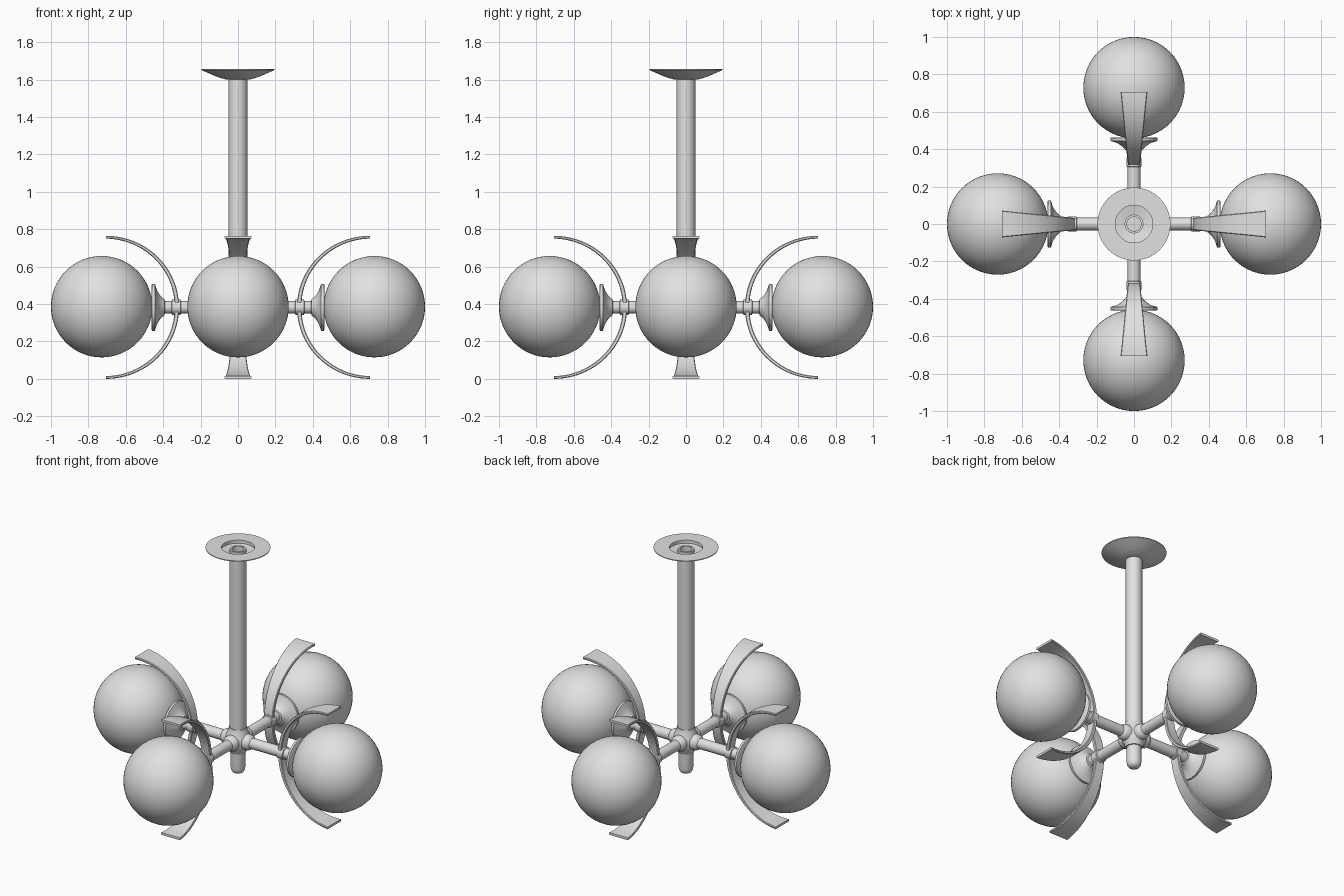
import bpy, bmesh, math
from mathutils import Matrix, Vector

if "Cube" in bpy.data.objects:
    bpy.data.objects.remove(bpy.data.objects["Cube"])

grey = bpy.data.materials.new("plain_grey")
grey.diffuse_color = (0.75, 0.75, 0.75, 1)
grey.use_nodes = True
grey.node_tree.nodes["Principled BSDF"].inputs["Base Color"].default_value = grey.diffuse_color

ZC = 0.3825                      # height of the arms and globes


def finish(bm, name, angle=35):
    bmesh.ops.remove_doubles(bm, verts=bm.verts, dist=1e-5)
    bmesh.ops.recalc_face_normals(bm, faces=bm.faces)
    me = bpy.data.meshes.new(name)
    bm.to_mesh(me)
    bm.free()
    me.polygons.foreach_set("use_smooth", [True] * len(me.polygons))
    me.set_sharp_from_angle(angle=math.radians(angle))
    me.materials.append(grey)
    ob = bpy.data.objects.new(name, me)
    bpy.context.collection.objects.link(ob)
    return ob


def skin(bm, rings, wrap_rings):
    """Join closed rings of points with quads, either as a tube or a torus."""
    vs = [[bm.verts.new(p) for p in r] for r in rings]
    n, m = len(vs), len(vs[0])
    for i in range(n if wrap_rings else n - 1):
        for j in range(m):
            a, b = vs[i], vs[(i + 1) % n]
            k = (j + 1) % m
            bm.faces.new((a[j], a[k], b[k], b[j]))
    if not wrap_rings:
        bm.faces.new(vs[0])
        bm.faces.new(vs[-1])


def lathe(name, profile, mat=Matrix(), closed=False, seg=40):
    """Turn (radius, height) points around z; closed gives a hollow ring."""
    bm = bmesh.new()
    rings = [[mat @ Vector((r * math.cos(2 * math.pi * j / seg),
                            r * math.sin(2 * math.pi * j / seg), h))
              for j in range(seg)] for r, h in profile]
    skin(bm, rings, closed)
    return finish(bm, name)


# Ceiling canopy: shallow dish with a recessed centre
lathe("canopy", [(0.045, 1.60), (0.07, 1.602), (0.11, 1.614), (0.15, 1.631),
                 (0.195, 1.651), (0.195, 1.656), (0.10, 1.656),
                 (0.10, 1.635), (0.045, 1.625)], closed=True, seg=56)

# Hollow hanging tube
lathe("stem_tube", [(0.05, 0.44), (0.05, 1.645), (0.038, 1.645), (0.038, 0.44)],
      closed=True)

# Central hub: rounded body with stem socket
lathe("hub", [(0.02, ZC - 0.085), (0.05, ZC - 0.08), (0.058, ZC - 0.06),
              (0.072, ZC - 0.035), (0.078, ZC), (0.072, ZC + 0.035),
              (0.058, ZC + 0.06), (0.055, ZC + 0.085), (0.03, ZC + 0.085)])

# Bottom finial with rounded end
lathe("finial", [(0.044, ZC - 0.05), (0.044, 0.20), (0.041, 0.183),
                 (0.033, 0.17), (0.018, 0.162), (0.004, 0.16)])


def strap(name, mat):
    """C-shaped band around the globe, widening to its tips."""
    bm = bmesh.new()
    rings, n = [], 48
    for i in range(n + 1):
        s = -1 + 2 * i / n
        t = s * math.pi / 2
        w = 0.032 + 0.04 * abs(s) ** 1.7          # half width
        th = 0.024 - 0.009 * abs(s)               # thickness
        c = 0.004                                 # chamfer
        section = [(-w, c), (-w + c, 0), (w - c, 0), (w, c),
                   (w, th - c), (w - c, th), (-w + c, th), (-w, th - c)]
        rings.append([mat @ Vector((0.706 - (0.391 - d) * math.cos(t), y,
                                    ZC + (0.3825 - d) * math.sin(t)))
                      for y, d in section])
    skin(bm, rings, False)
    finish(bm, name)


# Four identical lamps
for k, side in enumerate(("right", "back", "left", "front")):
    turn = Matrix.Rotation(k * math.pi / 2, 4, 'Z')
    along = turn @ Matrix.Translation((0, 0, ZC)) @ Matrix.Rotation(math.pi / 2, 4, 'Y')

    # Arm with a flared socket at the hub and a collar at the strap
    lathe(side + "_arm", [(0.05, 0.03), (0.05, 0.075), (0.045, 0.095), (0.034, 0.105),
                          (0.034, 0.305), (0.041, 0.308), (0.041, 0.352),
                          (0.034, 0.355), (0.034, 0.42)], along, seg=28)

    # Flared cup that holds the globe
    lathe(side + "_globe_cup", [(0.03, 0.39), (0.044, 0.394), (0.05, 0.403),
                                (0.066, 0.418), (0.09, 0.433), (0.118, 0.442),
                                (0.126, 0.445), (0.126, 0.459), (0.118, 0.463),
                                (0.05, 0.463)], along, seg=40)

    # Glass globe
    bm = bmesh.new()
    bmesh.ops.create_uvsphere(bm, u_segments=56, v_segments=32, radius=0.271,
                              matrix=turn @ Matrix.Translation((0.729, 0, 0.386)))
    finish(bm, side + "_globe")

    strap(side + "_strap", turn)
